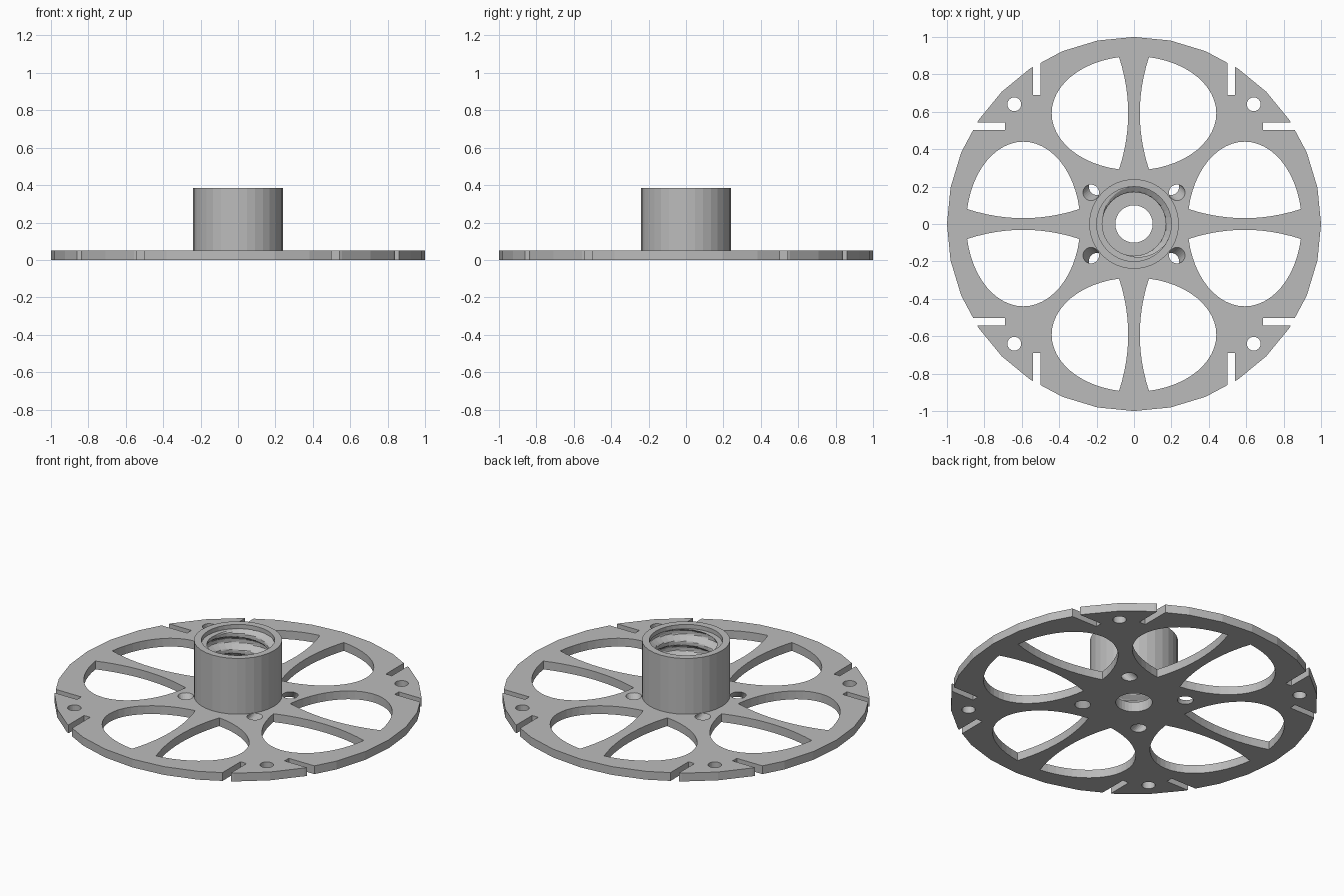
import bpy, bmesh, math

if "Cube" in bpy.data.objects:
    bpy.data.objects.remove(bpy.data.objects["Cube"])

THICK = 0.05      # disc thickness
TOP = 0.385       # hub height
SIDES = 32

grey = bpy.data.materials.new("plain grey")
grey.diffuse_color = (0.5, 0.5, 0.5, 1)
grey.use_nodes = True
grey.node_tree.nodes["Principled BSDF"].inputs["Base Color"].default_value = grey.diffuse_color


def make_object(name, bm):
    bmesh.ops.recalc_face_normals(bm, faces=bm.faces)
    mesh = bpy.data.meshes.new(name)
    bm.to_mesh(mesh)
    bm.free()
    mesh.materials.append(grey)
    obj = bpy.data.objects.new(name, mesh)
    bpy.context.collection.objects.link(obj)
    return obj


def loft(bm, low, high, z0, z1):
    """Closed prism between two outlines with equal point counts."""
    a = [bm.verts.new((x, y, z0)) for x, y in low]
    b = [bm.verts.new((x, y, z1)) for x, y in high]
    n = len(a)
    bm.faces.new(a[::-1])
    bm.faces.new(b)
    for i in range(n):
        j = (i + 1) % n
        bm.faces.new((a[i], a[j], b[j], b[i]))


def circle(cx, cy, r, n=SIDES):
    return [(cx + r * math.cos(2 * math.pi * i / n),
             cy + r * math.sin(2 * math.pi * i / n)) for i in range(n)]


def window_outline():
    """Half ellipse beside a spoke whose edge bows inward."""
    cy, a, b, edge = 0.592, 0.44, 0.305, 0.08
    t = math.acos(edge / a)
    pts = [(a * math.cos(-t + 2 * t * i / 24), cy + b * math.sin(-t + 2 * t * i / 24))
           for i in range(25)]
    half = b * math.sin(t)
    for i in range(1, 12):
        s = 1 - 2 * i / 12
        pts.append((0.031 + 0.049 * s * s, cy + half * s))
    return pts


# Flat disc
bm = bmesh.new()
loft(bm, circle(0, 0, 1), circle(0, 0, 1), 0, THICK)
disc = make_object("disc", bm)

# Everything cut out of the disc
bm = bmesh.new()
Z0, Z1 = -0.05, THICK + 0.05


def cut(pts):
    loft(bm, pts, pts, Z0, Z1)


cut(circle(0, 0, 0.1))                                   # shaft hole
for sx in (1, -1):
    for sy in (1, -1):
        win = [(x * sx, y * sy) for x, y in window_outline()]
        cut(win)
        cut([(y, x) for x, y in win])
        cut(circle(0.64 * sx, 0.64 * sy, 0.037, 24))     # rim hole
        slot = [(0.50, 0.69), (0.54, 0.69), (0.54, 1.1), (0.50, 1.1)]
        cut([(x * sx, y * sy) for x, y in slot])
        cut([(y * sx, (x + 0.003) * sy) for x, y in slot])
        # slanted hole beside the hub, extended past both faces
        bx, by, tx, ty = 0.198, 0.198, 0.230, 0.168
        dx, dy = tx - bx, ty - by
        loft(bm, circle((bx - dx) * sx, (by - dy) * sy, 0.043, 24),
             circle((tx + dx) * sx, (ty + dy) * sy, 0.043, 24), Z0, Z1)
cutter = make_object("disc_cutter", bm)
cutter.hide_render = True

mod = disc.modifiers.new("cutouts", 'BOOLEAN')
mod.operation = 'DIFFERENCE'
mod.solver = 'EXACT'
mod.object = cutter
bpy.context.view_layer.objects.active = disc
bpy.ops.object.modifier_apply(modifier=mod.name)
bpy.data.objects.remove(cutter)

# Hub with a threaded bore
PITCH, CREST, ROOT = 0.1, 0.170, 0.208


def thread_radius(z, ang):
    p = (z / PITCH - ang / (2 * math.pi)) % 1
    tri = 1 - abs(2 * p - 1)
    return CREST + (ROOT - CREST) * min(1, max(0, tri * 2 - 0.5))


bm = bmesh.new()
rows = [(THICK, lambda z, a: 0.24), (TOP, lambda z, a: 0.24),
        (TOP, lambda z, a: 0.2), (TOP - 0.025, lambda z, a: 0.2)]
steps = 44
for k in range(steps + 1):
    rows.append((TOP - 0.026 - (TOP - 0.036 - THICK) * k / steps, thread_radius))
rows += [(THICK + 0.01, lambda z, a: 0.1), (THICK, lambda z, a: 0.1)]
rings = []
for z, radius in rows:
    ring = []
    for i in range(SIDES):
        ang = 2 * math.pi * i / SIDES
        r = radius(z, ang)
        ring.append(bm.verts.new((r * math.cos(ang), r * math.sin(ang), z)))
    rings.append(ring)
for k in range(len(rings)):
    a, b = rings[k], rings[(k + 1) % len(rings)]
    for i in range(SIDES):
        j = (i + 1) % SIDES
        bm.faces.new((a[i], a[j], b[j], b[i]))
hub = make_object("hub", bm)
